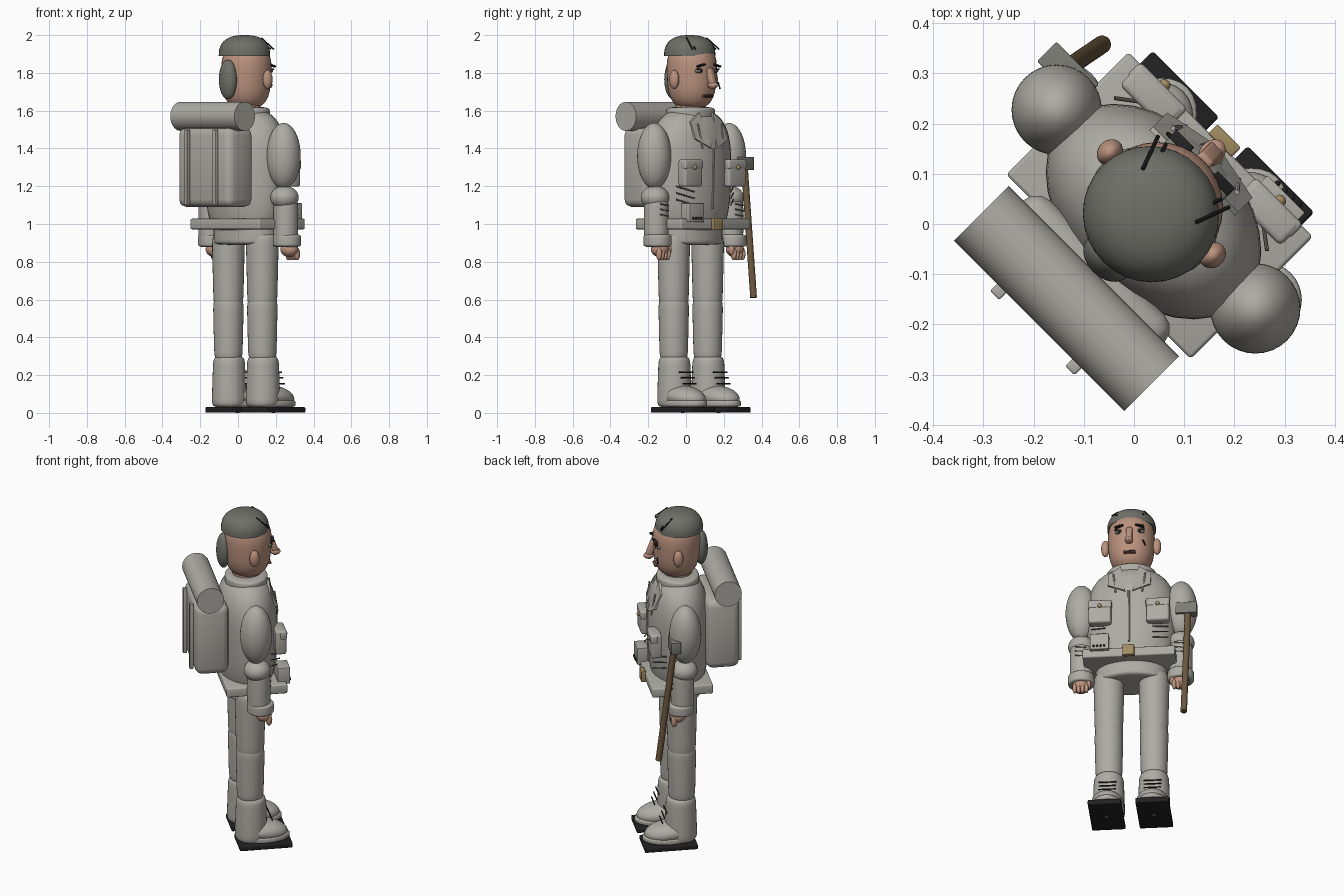
import bpy, bmesh, math
from mathutils import Matrix, Vector

if "Cube" in bpy.data.objects:
    bpy.data.objects.remove(bpy.data.objects["Cube"])

# Local frame: x is forward, y is the figure's left; the figure stands turned by an eighth of a circle
FACING = Matrix.Rotation(math.pi / 4, 4, 'Z') @ Matrix.Translation((0, -.01, 0))
BODY, ARM, LEG, POCKET, EYE = .045, .28, .127, .163, .058
FACE, CHEST, BOOT = .175, .21, .12


def material(name, red, green, blue):
    mat = bpy.data.materials.new(name)
    mat.use_nodes = True
    mat.diffuse_color = (red, green, blue, 1)
    shader = mat.node_tree.nodes["Principled BSDF"]
    shader.inputs["Base Color"].default_value = mat.diffuse_color
    return mat


CLOTH = material("grey cloth", .42, .41, .37)
SKIN = material("skin", .5, .29, .21)
HAIR = material("dark grey hair", .16, .16, .14)
BLACK = material("black", .015, .015, .015)
BRASS = material("brass", .36, .26, .12)
WOOD = material("brown wood", .15, .1, .05)
STEEL = material("dull steel", .2, .2, .18)
LIP = material("lips", .22, .1, .08)


def finish(name, bm, mat, placement=Matrix.Identity(4)):
    """Turn the mesh data into a smooth object with its sharp edges kept."""
    bmesh.ops.recalc_face_normals(bm, faces=bm.faces)
    for face in bm.faces:
        face.smooth = True
    for edge in bm.edges:
        edge.smooth = edge.calc_face_angle(0) < .7
    mesh = bpy.data.meshes.new(name)
    bm.to_mesh(mesh)
    bm.free()
    mesh.materials.append(mat)
    obj = bpy.data.objects.new(name, mesh)
    obj.matrix_world = FACING @ placement
    bpy.context.collection.objects.link(obj)


def rounded(name, mat, centre, radii, square=2, taper=0, tilt=0, dome=False, steps=32):
    """Upright solid: an ellipsoid, or with a larger square a column with softened rims."""
    bm = bmesh.new()
    width, depth, height = radii
    power = 2 / square
    rings = []
    for step in range(steps // 2 if dome else 1, steps):
        angle = math.pi * (step / steps - .5)
        level = math.copysign(abs(math.sin(angle)) ** power, angle)
        reach = math.cos(angle) ** power * (1 + taper * level)
        ring = []
        for side in range(steps):
            turn = math.tau * side / steps
            ring.append(bm.verts.new((width * reach * math.cos(turn),
                                      depth * reach * math.sin(turn), height * level)))
        rings.append(ring)
    for lower, upper in zip(rings, rings[1:]):
        for side in range(steps):
            bm.faces.new((lower[side - 1], lower[side], upper[side], upper[side - 1]))
    bm.faces.new(rings[0])
    bm.faces.new(rings[-1])
    finish(name, bm, mat, Matrix.Translation(centre) @ Matrix.Rotation(tilt, 4, 'Y'))


def box(name, mat, centre, size, bevel=.004, turn=0, axis='X'):
    bm = bmesh.new()
    bmesh.ops.create_cube(bm, size=1)
    bmesh.ops.scale(bm, vec=size, verts=bm.verts)
    bmesh.ops.bevel(bm, geom=bm.edges[:], offset=bevel, segments=3, profile=.5, affect='EDGES')
    finish(name, bm, mat, Matrix.Translation(centre) @ Matrix.Rotation(turn, 4, axis))


def rod(name, mat, start, end, radius=.004, sides=8):
    start, end = Vector(start), Vector(end)
    span = end - start
    bm = bmesh.new()
    bmesh.ops.create_cone(bm, cap_ends=True, segments=sides, radius1=radius, radius2=radius,
                          depth=span.length)
    aim = span.to_track_quat('Z', 'Y').to_matrix().to_4x4()
    finish(name, bm, mat, Matrix.Translation((start + end) / 2) @ aim)


def plate(name, mat, corners, thickness):
    bm = bmesh.new()
    face = bm.faces.new([bm.verts.new(corner) for corner in corners])
    made = bmesh.ops.extrude_face_region(bm, geom=[face])["geom"]
    moved = [item for item in made if isinstance(item, bmesh.types.BMVert)]
    bmesh.ops.translate(bm, vec=(thickness, 0, 0), verts=moved)
    finish(name, bm, mat)


# Jacket and belt
rounded("jacket", CLOTH, (BODY, 0, 1.25), (.17, .25, .36), square=3, taper=.04)
rounded("jacket_hem", CLOTH, (BODY, 0, .95), (.13, .2, .06), square=8)
rounded("collar", CLOTH, (BODY, 0, 1.585), (.12, .14, .035), square=5)
box("belt", CLOTH, (.062, 0, 1), (.345, .52, .056), bevel=.008)
box("belt_buckle", BRASS, (.245, 0, 1), (.026, .066, .066))
rod("zip", CLOTH, (CHEST, 0, 1.08), (.22, 0, 1.4), radius=.006)

# Backpack with bedroll
box("backpack", CLOTH, (-.18, 0, 1.3), (.19, .4, .42), bevel=.04)
rod("bedroll", CLOTH, (-.2, -.24, 1.57), (-.2, .24, 1.57), radius=.077, sides=40)

# Head and hair
rounded("neck", SKIN, (BODY, 0, 1.6), (.08, .08, .1), square=8)
rounded("head", SKIN, (.053, 0, 1.78), (.133, .13, .17), square=3, taper=.07)
rounded("hair_cap", HAIR, (.038, 0, 1.89), (.135, .137, .11), square=2.5, dome=True)
rounded("hair_bun", HAIR, (-.085, 0, 1.765), (.04, .055, .105))

# Nose, mouth and scar
box("nose", SKIN, (.2, 0, 1.77), (.035, .035, .11), bevel=.008, turn=-.35, axis='Y')
rounded("nose_tip", SKIN, (.21, 0, 1.735), (.03, .024, .018))
box("mouth", LIP, (.17, 0, 1.678), (.024, .066, .014))
rod("mouth_line", BLACK, (.182, -.034, 1.678), (.182, .034, 1.678), radius=.002)
rod("scar", BLACK, (FACE, .075, 1.75), (FACE, .09, 1.715))

# Radio pouch with a row of buttons
box("radio_pouch", CLOTH, (.222, -POCKET, 1.06), (.07, .106, .1))
for place in range(4):
    rounded("radio_button", BLACK, (.26, .02 * place - .195, 1.03), (.006, .006, .008), steps=12)

# Axe hung at the left side
rod("axe_handle", WOOD, (.12, .325, 1.33), (.208, .308, .61), radius=.018, sides=16)
box("axe_head", STEEL, (.12, .316, 1.32), (.055, .12, .07))

for s, side in ((1, "left"), (-1, "right")):
    # Ear, eye, brow and stray hair
    eye = s * EYE
    rounded(side + "_ear", SKIN, (.067, s * .145, 1.765), (.028, .024, .05))
    rounded(side + "_eye", STEEL, (.164, eye, 1.81), (.018, .025, .012))
    rounded(side + "_pupil", BLACK, (FACE, eye, 1.81), (.01, .01, .01))
    rod(side + "_eyelid", BLACK, (FACE, eye - .025, 1.82), (FACE, eye + .025, 1.82))
    box(side + "_eyebrow", BLACK, (.182, eye, 1.84), (.022, .05, .01), bevel=.002, turn=-s * .25)
    for inset in (0, .022):
        rod(side + "_hair_strand", BLACK, (.09, s * (.075 - inset), 1.985),
            (.158, s * (.1 - inset), 1.925))

    # Lapel, chest pocket, creases and pack strap
    pocket = s * POCKET
    plate(side + "_lapel", CLOTH, [(.15, s * .05, 1.59), (CHEST, s * .02, 1.4), (.19, s * .12, 1.45),
                                   (.15, s * .12, 1.54)], thickness=.014)
    rod(side + "_chest_seam", CLOTH, (.19, s * .09, 1.53), (CHEST, s * .075, 1.4), radius=.005)
    box(side + "_chest_pocket", CLOTH, (.205, pocket, 1.27), (.06, .128, .145), bevel=.012)
    box(side + "_pocket_flap", CLOTH, (.218, pocket, 1.315), (.04, .134, .05), bevel=.01)
    rounded(side + "_pocket_button", BRASS, (.24, pocket, 1.3), (.01, .012, .012))
    for fold in range(3):
        level = 1.1 + fold * .035
        rod(side + "_jacket_crease", HAIR, (.15, s * .215, level + .03), (CHEST, s * .135, level))
    box(side + "_pack_strap", CLOTH, (-.286, s * .106, 1.3), (.022, .026, .4))

    # Arm and cuff
    arm = s * ARM
    rounded(side + "_upper_arm", CLOTH, (.052, arm, 1.36), (.09, .09, .175))
    rounded(side + "_elbow", CLOTH, (.058, arm, 1.14), (.075, .075, .062))
    rounded(side + "_forearm", CLOTH, (.067, arm, 1.02), (.065, .065, .11), square=8)
    rounded(side + "_cuff", CLOTH, (.077, arm, .912), (.075, .075, .034), square=6)
    for fold in range(3):
        level = 1.05 + fold * .028
        rod(side + "_sleeve_crease", HAIR, (.13, arm - .03, level), (.13, arm + .03, level - .008))

    # Hand
    rounded(side + "_palm", SKIN, (.095, arm, .865), (.045, .05, .04))
    for finger in range(4):
        rounded(side + "_finger", SKIN, (BOOT, arm + (finger - 1.5) * .022, .842),
                (.018, .013, .034), steps=16)
    rounded(side + "_thumb", SKIN, (.115, arm - s * .045, .865), (.017, .014, .03))

    # Trouser leg
    leg = s * LEG
    rounded(side + "_thigh", CLOTH, (BODY, leg, .75), (.083, .083, .2), square=8, taper=.06)
    rounded(side + "_shin", CLOTH, (BODY, leg, .44), (.078, .078, .165), square=8, taper=.05)

    # Boot with sole and laces
    rounded(side + "_boot_shaft", CLOTH, (.05, leg, .165), (.088, .088, .135), square=8, taper=-.05)
    rounded(side + "_boot_toe", CLOTH, (BOOT, leg, .085), (.137, .092, .06), tilt=.12)
    rounded(side + "_boot_welt", CLOTH, (BOOT, leg, .05), (.148, .093, .022), square=4)
    sole = s * (LEG + .007)
    box(side + "_sole", BLACK, (BOOT, sole, .016), (.3, .187, .03), bevel=.006)
    rod(side + "_sole_stud", STEEL, (BOOT, sole, 0), (BOOT, sole, .01), radius=.01)
    for row in range(3):
        front, level = .163 - row * .012, .155 + row * .03
        rod(side + "_lace", BLACK, (front, leg - .05, level), (front, leg + .05, level))
